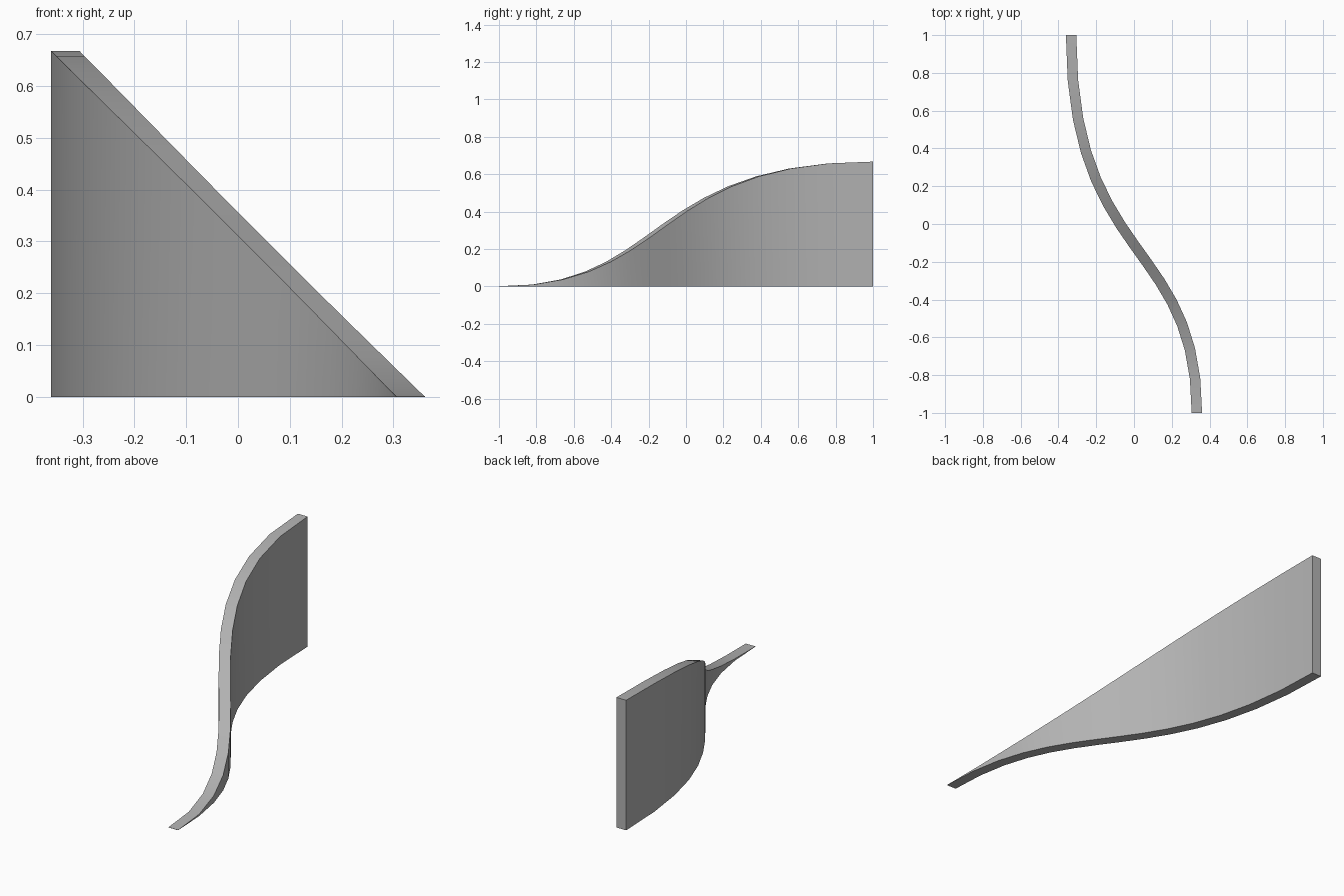
import bpy, bmesh, math
from mathutils import Vector

cube = bpy.data.objects.get("Cube")
if cube:
    bpy.data.objects.remove(cube, do_unlink=True)

SEGMENTS = 14
THICKNESS = 0.055
HEIGHT = 0.667
# Plan path of the wall, from the tall back end to the low front end
PATH = [Vector(p) for p in ((-0.333, 1), (-0.333, -0.21), (0.333, -0.08), (0.333, -1))]


def path_point(t):
    a, b, c, d = PATH
    u = 1 - t
    return a * u**3 + b * 3 * t * u * u + c * 3 * t * t * u + d * t**3


def path_side(t):
    a, b, c, d = PATH
    u = 1 - t
    tangent = ((b - a) * u * u + (c - b) * 2 * t * u + (d - c) * t * t).normalized()
    return Vector((-tangent.y, tangent.x))


# Plain grey material
grey = bpy.data.materials.new("grey")
grey.use_nodes = True
colour = (0.45, 0.45, 0.45, 1)
grey.diffuse_color = colour
grey.node_tree.nodes["Principled BSDF"].inputs["Base Color"].default_value = colour

# Curved wall: rectangular sections that shrink in height along the path
bm = bmesh.new()
sections = []
for i in range(SEGMENTS + 1):
    t = i / SEGMENTS
    centre, side = path_point(t), path_side(t) * THICKNESS / 2
    height = max(HEIGHT * (1 - 3 * t * t + 2 * t**3), 0.001)
    corners = ((-1, 0), (1, 0), (1, height), (-1, height))
    sections.append([bm.verts.new((*(centre + side * s), z)) for s, z in corners])

for a, b in zip(sections, sections[1:]):
    for k in range(4):
        n = (k + 1) % 4
        bm.faces.new((a[k], a[n], b[n], b[k]))
bm.faces.new(sections[0])
bm.faces.new(sections[-1])
bmesh.ops.recalc_face_normals(bm, faces=bm.faces)

mesh = bpy.data.meshes.new("curved_wall")
bm.to_mesh(mesh)
bm.free()
mesh.materials.append(grey)
wall = bpy.data.objects.new("curved_wall", mesh)
bpy.context.collection.objects.link(wall)

# Smooth sides with crisp rims
bpy.ops.object.select_all(action="DESELECT")
wall.select_set(True)
bpy.context.view_layer.objects.active = wall
bpy.ops.object.shade_smooth_by_angle(angle=math.radians(30))
